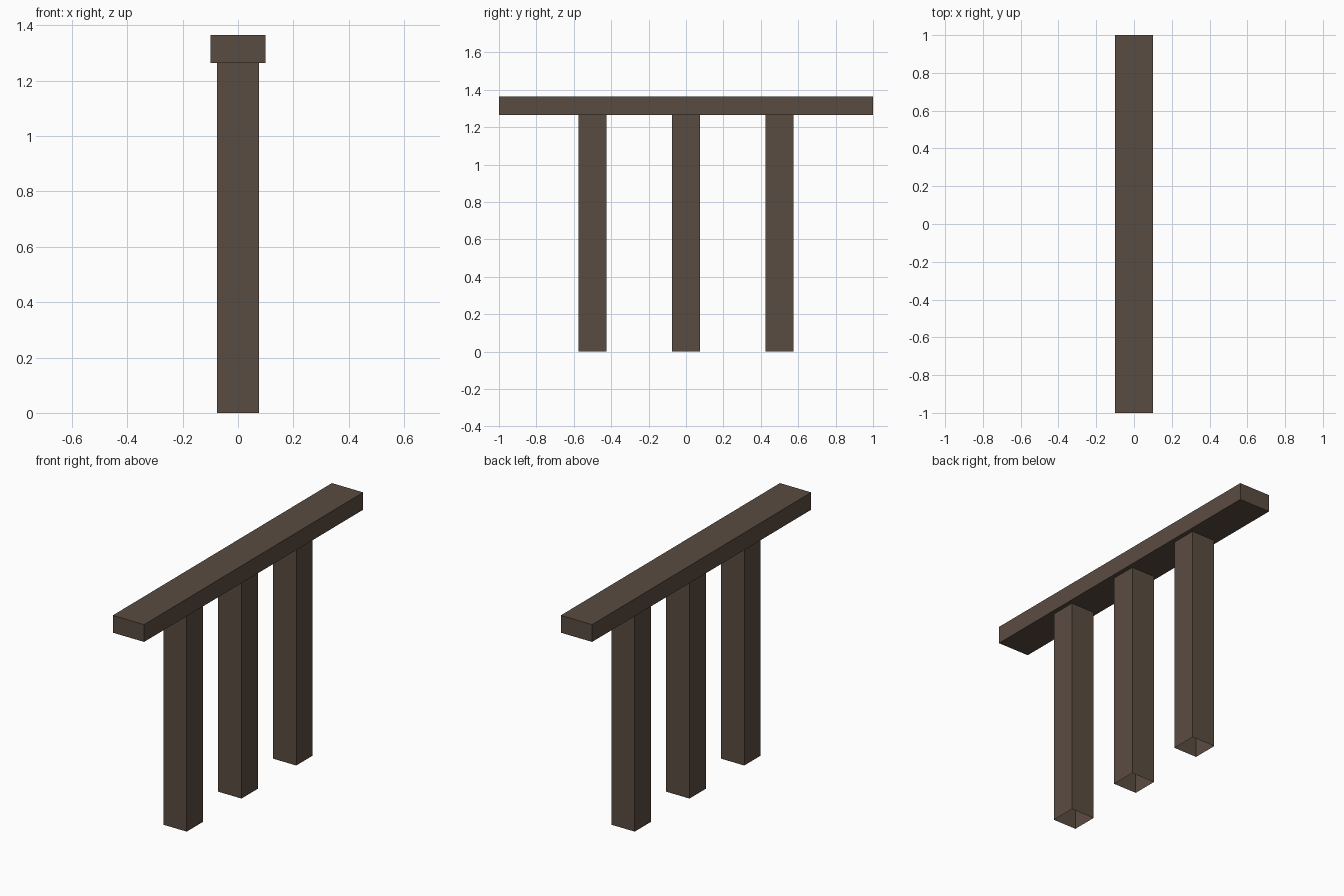
import bpy, bmesh
from mathutils import Vector

if "Cube" in bpy.data.objects:
    bpy.data.objects.remove(bpy.data.objects["Cube"])

wood = bpy.data.materials.new("dark_brown_wood")
wood.diffuse_color = (0.102, 0.072, 0.053, 1.0)
wood.use_nodes = True
wood.node_tree.nodes["Principled BSDF"].inputs["Base Color"].default_value = wood.diffuse_color

POST_HEIGHT = 1.265
RAIL_HEIGHT = 0.10


def box(name, size, center, open_ends=False):
    """Box object; open_ends leaves off the bottom and top faces."""
    bm = bmesh.new()
    bmesh.ops.create_cube(bm, size=1.0)
    bmesh.ops.scale(bm, vec=Vector(size), verts=bm.verts)
    if open_ends:
        bm.normal_update()
        ends = [f for f in bm.faces if abs(f.normal.z) > 0.9]
        bmesh.ops.delete(bm, geom=ends, context='FACES_ONLY')
    mesh = bpy.data.meshes.new(name)
    bm.to_mesh(mesh)
    bm.free()
    mesh.materials.append(wood)
    obj = bpy.data.objects.new(name, mesh)
    obj.location = center
    bpy.context.collection.objects.link(obj)
    return obj


# Top rail
box("top_rail", (0.2, 2.0, RAIL_HEIGHT), (0, 0, POST_HEIGHT + RAIL_HEIGHT / 2))

# Three hollow square posts, open at the ends
for name, y in (("front_post", -0.5), ("middle_post", 0.0), ("back_post", 0.5)):
    box(name, (0.15, 0.15, POST_HEIGHT), (0, y, POST_HEIGHT / 2), open_ends=True)
